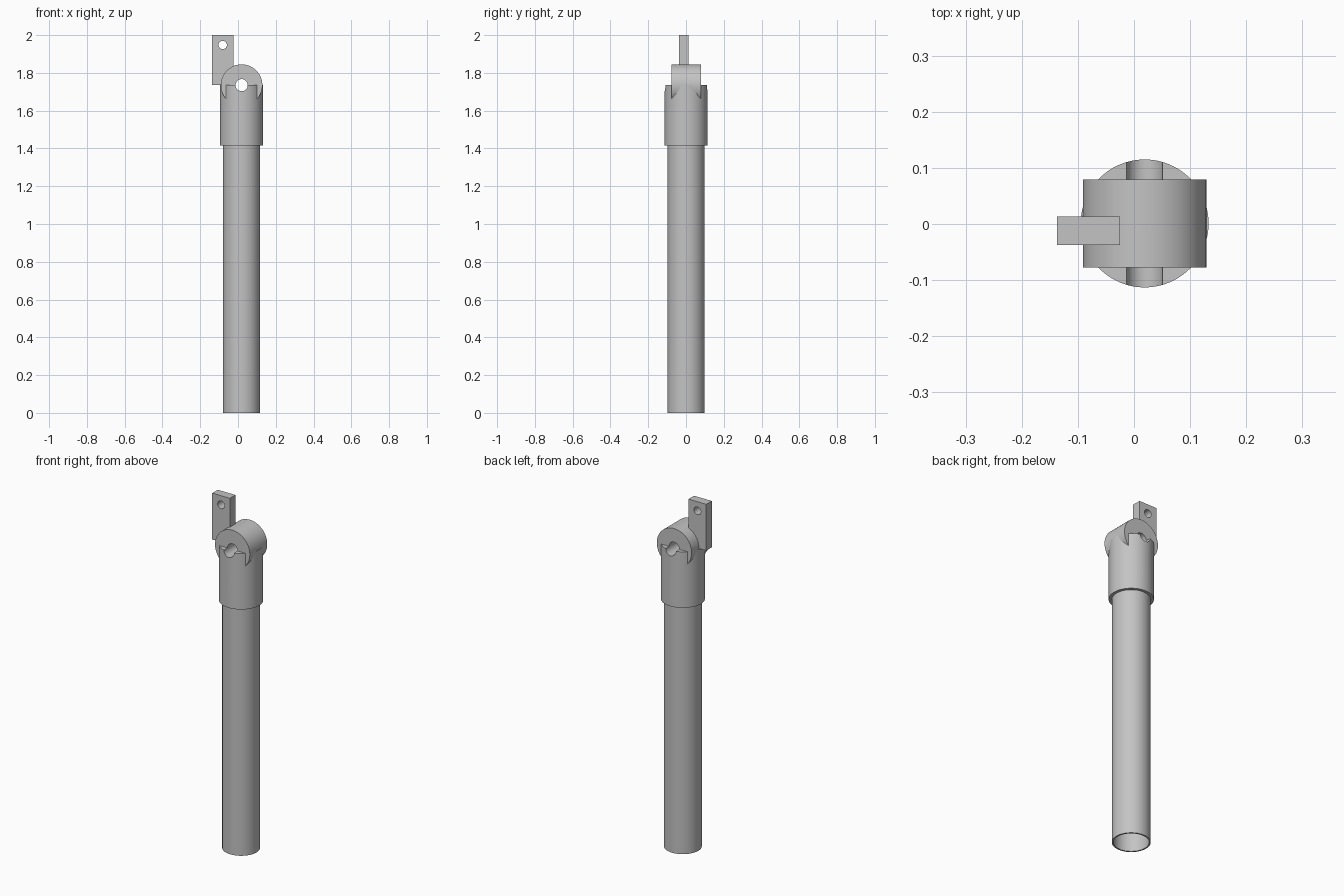
import bpy
import math

cube = bpy.data.objects.get("Cube")
if cube:
    bpy.data.objects.remove(cube, do_unlink=True)

AXIS_X, AXIS_Y = 0.019, 0.001   # centre line of the post
HINGE_Z = 1.735                 # hinge pin height

grey = bpy.data.materials.new("plain grey")
grey.use_nodes = True
colour = (0.55, 0.55, 0.55, 1)
grey.diffuse_color = colour
grey.node_tree.nodes["Principled BSDF"].inputs["Base Color"].default_value = colour


def finish(name):
    obj = bpy.context.object
    obj.name = name
    obj.data.materials.append(grey)
    return obj


def cylinder(name, radius, z0, z1):
    bpy.ops.mesh.primitive_cylinder_add(vertices=96, radius=radius, depth=z1 - z0,
                                        location=(AXIS_X, AXIS_Y, (z0 + z1) / 2))
    return finish(name)


def cross_cylinder(name, radius, length, x, z):
    bpy.ops.mesh.primitive_cylinder_add(vertices=96, radius=radius, depth=length,
                                        location=(x, AXIS_Y, z),
                                        rotation=(math.pi / 2, 0, 0))
    return finish(name)


def cut(targets, cutter):
    for target in targets:
        mod = target.modifiers.new("hole", "BOOLEAN")
        mod.operation = "DIFFERENCE"
        mod.solver = "EXACT"
        mod.object = cutter
        bpy.context.view_layer.objects.active = target
        bpy.ops.object.modifier_apply(modifier=mod.name)
    bpy.data.objects.remove(cutter, do_unlink=True)


# Hollow post
post = cylinder("post_tube", 0.098, 0, 1.43)
cut([post], cylinder("bore", 0.090, -0.1, 1.6))

# Collar and hinge barrel, sharing one pin hole
collar = cylinder("collar", 0.114, 1.415, HINGE_Z)
barrel = cross_cylinder("hinge_barrel", 0.110, 0.157, AXIS_X, HINGE_Z)
cut([collar, barrel], cross_cylinder("pin_hole", 0.032, 0.5, AXIS_X, HINGE_Z))

# Upright lug with a small hole
bpy.ops.mesh.primitive_cube_add(size=1, location=(-0.081, -0.012, (HINGE_Z + 2) / 2))
bpy.context.object.scale = (0.112, 0.05, 2 - HINGE_Z)
bpy.ops.object.transform_apply(location=False, rotation=False, scale=True)
lug = finish("lug_plate")
cut([lug], cross_cylinder("lug_hole", 0.022, 0.5, -0.081, 1.948))

# Smooth curved walls, keep rims sharp
for obj in (post, collar, barrel, lug):
    bpy.ops.object.select_all(action="DESELECT")
    obj.select_set(True)
    bpy.context.view_layer.objects.active = obj
    bpy.ops.object.shade_smooth_by_angle(angle=math.radians(30))
